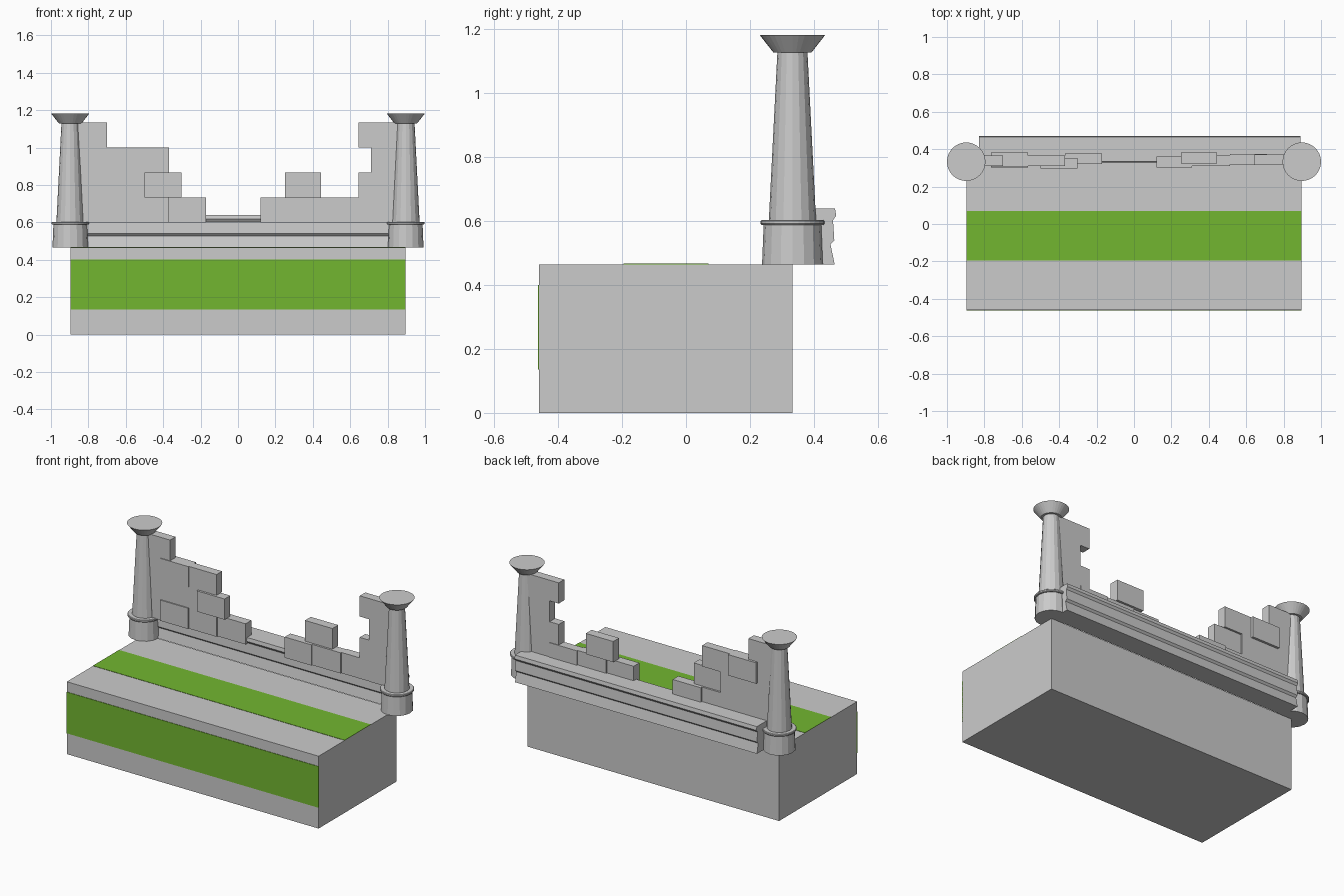
import bpy, bmesh, math

if "Cube" in bpy.data.objects:
    bpy.data.objects.remove(bpy.data.objects["Cube"])

def finish(name, bm, color=None):
    bmesh.ops.recalc_face_normals(bm, faces=bm.faces)
    me = bpy.data.meshes.new(name)
    bm.to_mesh(me)
    bm.free()
    ob = bpy.data.objects.new(name, me)
    bpy.context.collection.objects.link(ob)
    if color:
        mat = bpy.data.materials.get("green") or bpy.data.materials.new("green")
        mat.diffuse_color = color
        mat.use_nodes = True
        mat.node_tree.nodes["Principled BSDF"].inputs["Base Color"].default_value = mat.diffuse_color
        me.materials.append(mat)
    return ob

def box(name, x0, x1, y0, y1, z0, z1, color=None):
    bm = bmesh.new()
    bmesh.ops.create_cube(bm, size=1)
    for v in bm.verts:
        v.co = (x1 if v.co.x > 0 else x0, y1 if v.co.y > 0 else y0, z1 if v.co.z > 0 else z0)
    return finish(name, bm, color)

def extrude(name, pts, offset):
    bm = bmesh.new()
    face = bm.faces.new([bm.verts.new(p) for p in pts])
    new = bmesh.ops.extrude_face_region(bm, geom=[face], use_keep_orig=True)["geom"]
    bmesh.ops.translate(bm, vec=offset, verts=[g for g in new if isinstance(g, bmesh.types.BMVert)])
    return finish(name, bm)

def lathe(name, profile, sides, cx, cy):
    bm = bmesh.new()
    rings = []
    for r, z in profile:
        rings.append([bm.verts.new((cx + r * math.cos(2 * math.pi * i / sides),
                                    cy + r * math.sin(2 * math.pi * i / sides), z))
                      for i in range(sides)])
    for a, b in zip(rings, rings[1:]):
        for i in range(sides):
            j = (i + 1) % sides
            bm.faces.new((a[i], a[j], b[j], b[i]))
    bm.faces.new(rings[0][::-1])
    bm.faces.new(rings[-1])
    return finish(name, bm)

# Solid base with green stripes
GREEN = (0.17, 0.47, 0.03, 1)
box("base_block", -0.895, 0.895, -0.46, 0.333, 0, 0.465)
box("front_stripe", -0.895, 0.895, -0.463, -0.455, 0.135, 0.40, GREEN)
box("top_stripe", -0.895, 0.895, -0.195, 0.07, 0.46, 0.467, GREEN)

# Moulded plinth running behind the columns
half = [(0.065, 0.465), (0.052, 0.528), (0.064, 0.54), (0.06, 0.603),
        (0.07, 0.617), (0.066, 0.64)]
cy = 0.4
profile = [(cy + d, z) for d, z in half] + [(cy - d, z) for d, z in reversed(half)]
extrude("moulded_plinth", [(-0.83, y, z) for y, z in profile], (1.72, 0, 0))

# Columns: pedestal, collar, tapered shaft and flared capital
for side, cx in (("left", -0.897), ("right", 0.897)):
    y = 0.333
    lathe(side + "_pedestal", [(0.095, 0.465), (0.09, 0.59)], 16, cx, y)
    lathe(side + "_collar", [(0.097, 0.588), (0.1, 0.592), (0.1, 0.6), (0.097, 0.603)], 32, cx, y)
    lathe(side + "_shaft", [(0.074, 0.60), (0.047, 1.13)], 16, cx, y)
    lathe(side + "_capital", [(0.06, 1.128), (0.103, 1.183)], 32, cx, y)

# Ruined wall cores beside each column, stepped outline at brick courses
Z = [0.60, 0.733, 0.866, 1.0, 1.133]
left = [(-0.9, Z[0]), (-0.37, Z[0]), (-0.37, Z[1]), (-0.5, Z[1]), (-0.5, Z[2]),
        (-0.37, Z[2]), (-0.37, Z[3]), (-0.70, Z[3]), (-0.70, Z[4]), (-0.9, Z[4])]
right = [(0.9, Z[0]), (0.71, Z[0]), (0.71, Z[1]), (0.645, Z[1]), (0.645, Z[2]),
         (0.71, Z[2]), (0.71, Z[3]), (0.645, Z[3]), (0.645, Z[4]), (0.9, Z[4])]
extrude("left_wall", [(x, 0.31, z) for x, z in left], (0, 0.056, 0))
extrude("right_wall", [(x, 0.315, z) for x, z in right], (0, 0.056, 0))

# Loose, uneven bricks: x start, x end, y start, y end, course
bricks = [(-0.765, -0.567, 0.303, 0.361, 0), (-0.37, -0.17, 0.32, 0.378, 0),
          (-0.5, -0.303, 0.296, 0.354, 1), (-0.765, -0.567, 0.322, 0.381, 2),
          (0.12, 0.31, 0.302, 0.36, 0), (0.31, 0.513, 0.31, 0.368, 0),
          (0.513, 0.71, 0.317, 0.375, 0), (0.25, 0.445, 0.323, 0.382, 1)]
for i, (x0, x1, y0, y1, c) in enumerate(bricks):
    if c == 2:
        y0 = 0.305
    box(f"brick_{i + 1}", x0, x1, y0, y1, Z[c], Z[c + 1])
